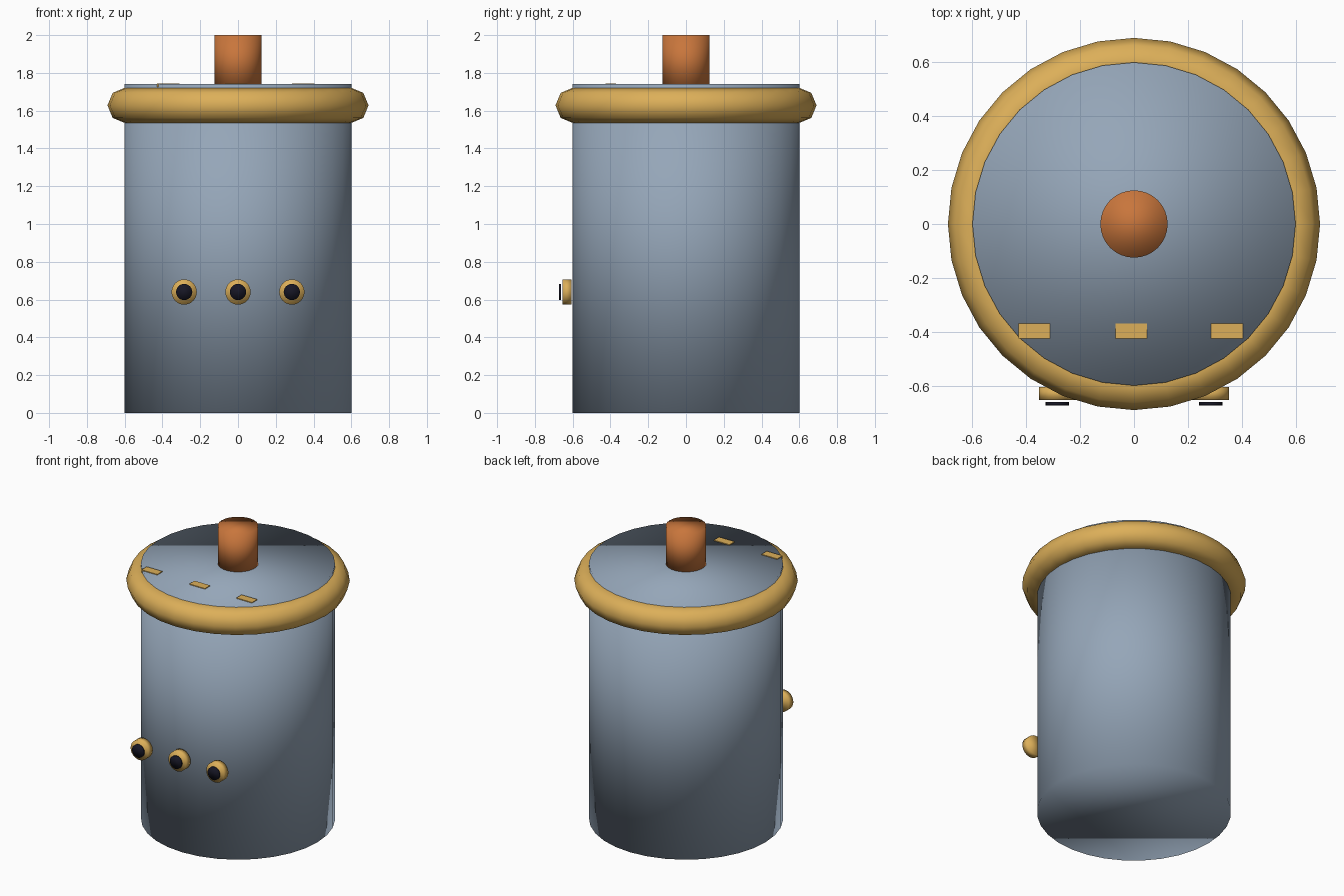
import bpy
from math import radians

if "Cube" in bpy.data.objects:
    bpy.data.objects.remove(bpy.data.objects["Cube"], do_unlink=True)


def material(name, rgb):
    mat = bpy.data.materials.new(name)
    mat.use_nodes = True
    mat.diffuse_color = (*rgb, 1)
    mat.node_tree.nodes["Principled BSDF"].inputs["Base Color"].default_value = (*rgb, 1)
    return mat


STEEL = material("blue grey steel", (0.30, 0.38, 0.48))
BRASS = material("brass", (0.72, 0.43, 0.10))
COPPER = material("copper", (0.58, 0.18, 0.045))
BLACK = material("black", (0.008, 0.008, 0.018))


def finish(name, mat, smooth=True):
    obj = bpy.context.object
    obj.name = name
    obj.data.materials.append(mat)
    if smooth:
        bpy.ops.object.shade_smooth()
    return obj


def cylinder(name, mat, radius, depth, location, sides=32, rotation=(0, 0, 0)):
    bpy.ops.mesh.primitive_cylinder_add(vertices=sides, radius=radius, depth=depth,
                                        location=location, rotation=rotation)
    return finish(name, mat)


# Drum and the rod on its lid, softly shaded over their rims
cylinder("body", STEEL, 0.6, 1.74, (0, 0, 0.87))
cylinder("top_rod", COPPER, 0.125, 0.28, (0, 0, 1.86))

# Faceted ring around the rim
bpy.ops.mesh.primitive_torus_add(major_segments=32, minor_segments=8, major_radius=0.597,
                                 minor_radius=0.094, location=(0, 0, 1.628))
finish("rim_ring", BRASS)

# Row of front knobs, each with a dark disc floating ahead of it
FACING = (radians(90), 0, 0)
for side, x in (("right", -0.285), ("middle", 0), ("left", 0.285)):
    cylinder("knob_" + side, BRASS, 0.067, 0.048, (x, -0.63, 0.64), 24, FACING)
    cylinder("knob_disc_" + side, BLACK, 0.043, 0.013, (x, -0.667, 0.64), 24, FACING)

# Small plates set into the lid
for side, x in (("right", -0.37), ("middle", -0.01), ("left", 0.345)):
    bpy.ops.mesh.primitive_cube_add(size=1, location=(x, -0.398, 1.735))
    bpy.context.object.scale = (0.118, 0.056, 0.02)
    finish("lid_plate_" + side, BRASS, smooth=False)
